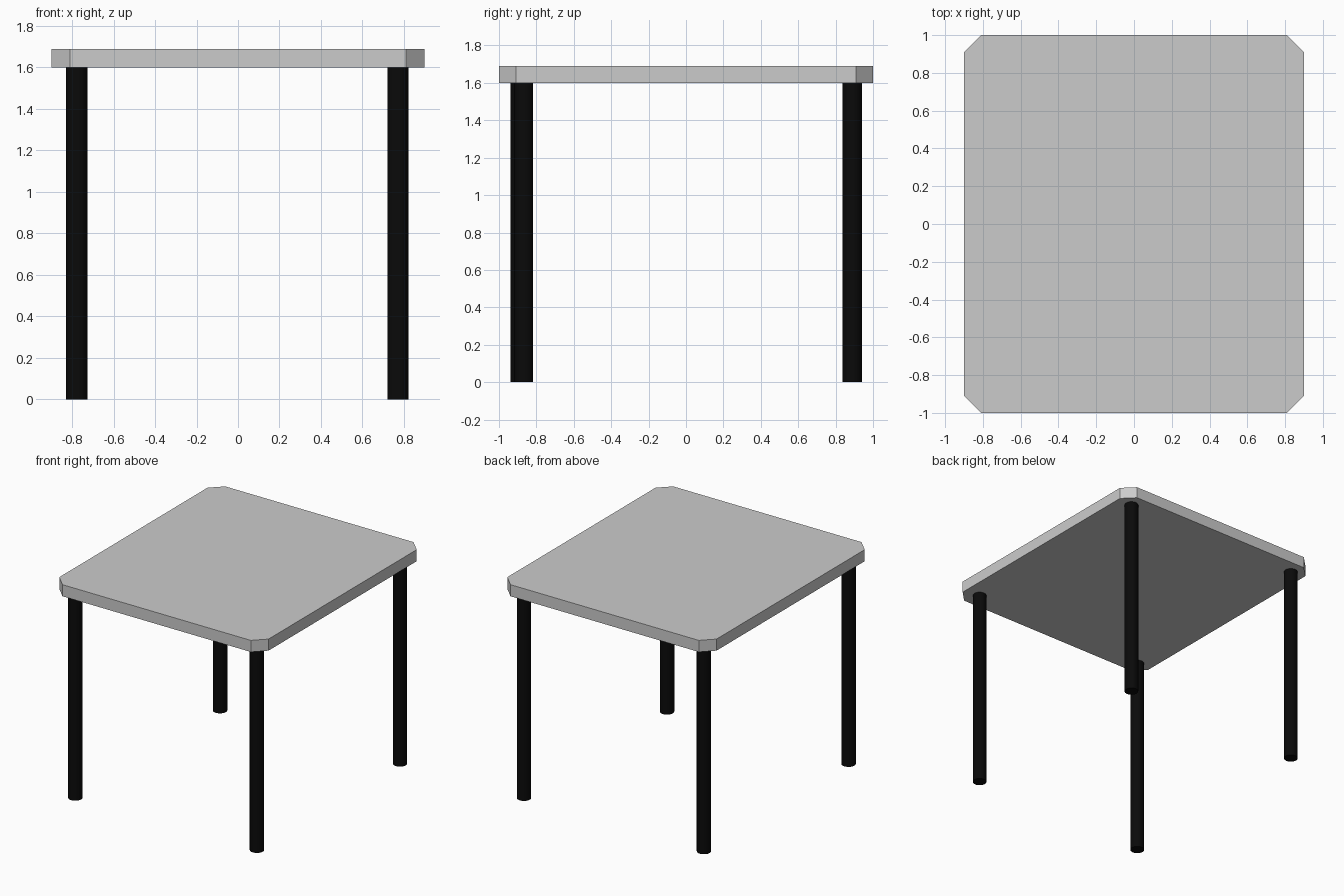
import bpy, bmesh, math

if "Cube" in bpy.data.objects:
    bpy.data.objects.remove(bpy.data.objects["Cube"])

# Table top: rectangle with chamfered corners, extruded
HX, HY, C = 0.90, 1.00, 0.09
Z0, Z1 = 1.60, 1.69
outline = [(HX - C, -HY), (HX, -HY + C), (HX, HY - C), (HX - C, HY),
           (-HX + C, HY), (-HX, HY - C), (-HX, -HY + C), (-HX + C, -HY)]
bm = bmesh.new()
face = bm.faces.new([bm.verts.new((x, y, Z0)) for x, y in outline])
ext = bmesh.ops.extrude_face_region(bm, geom=[face])
bmesh.ops.translate(bm, vec=(0, 0, Z1 - Z0),
                    verts=[e for e in ext["geom"] if isinstance(e, bmesh.types.BMVert)])
if not any(f.normal.z < -0.9 for f in bm.faces):
    bmesh.ops.recalc_face_normals(bm, faces=bm.faces)
bmesh.ops.recalc_face_normals(bm, faces=bm.faces)
mesh = bpy.data.meshes.new("table_top")
bm.to_mesh(mesh)
bm.free()
bpy.context.collection.objects.link(bpy.data.objects.new("table_top", mesh))

# Black finish for the legs
black = bpy.data.materials.new("black")
black.diffuse_color = (0.003, 0.003, 0.003, 1)
black.use_nodes = True
black.node_tree.nodes["Principled BSDF"].inputs["Base Color"].default_value = black.diffuse_color


def leg(name, x, y):
    bpy.ops.mesh.primitive_cylinder_add(vertices=32, radius=0.051, depth=Z0,
                                        location=(x, y, Z0 / 2))
    ob = bpy.context.object
    ob.name = name
    ob.data.materials.append(black)
    bpy.ops.object.shade_smooth_by_angle(angle=math.radians(30))


# Four round legs (the front right one sits slightly further in)
leg("front_left_leg", -0.777, -0.888)
leg("front_right_leg", 0.771, -0.868)
leg("back_left_leg", -0.777, 0.889)
leg("back_right_leg", 0.771, 0.889)
